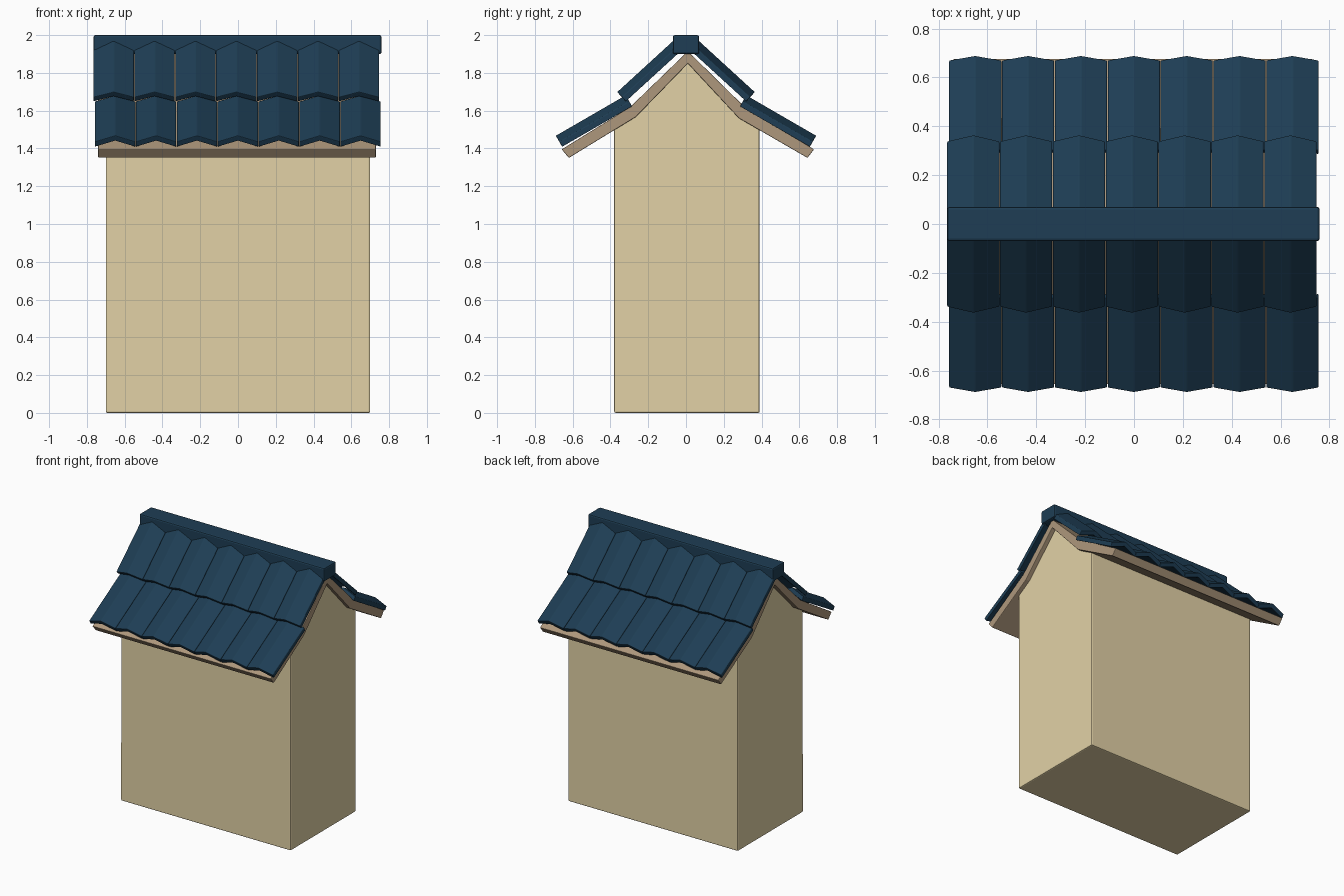
import bpy, bmesh
from mathutils import Vector

if "Cube" in bpy.data.objects:
    bpy.data.objects.remove(bpy.data.objects["Cube"])


def material(name, color):
    m = bpy.data.materials.new(name)
    m.diffuse_color = (*color, 1)
    m.use_nodes = True
    m.node_tree.nodes["Principled BSDF"].inputs["Base Color"].default_value = m.diffuse_color
    return m


plaster = material("plaster", (0.76, 0.64, 0.38))
wood = material("wood", (0.42, 0.31, 0.20))
slate = material("slate", (0.013, 0.048, 0.09))


def loft(name, start, end, mat, bevel):
    """Solid between two matching closed sections."""
    bm = bmesh.new()
    a = [bm.verts.new(p) for p in start]
    b = [bm.verts.new(p) for p in end]
    n = len(a)
    bm.faces.new(a)
    bm.faces.new(b[::-1])
    for i in range(n):
        bm.faces.new((a[i], b[i], b[(i + 1) % n], a[(i + 1) % n]))
    bmesh.ops.recalc_face_normals(bm, faces=bm.faces)
    me = bpy.data.meshes.new(name)
    bm.to_mesh(me)
    bm.free()
    me.materials.append(mat)
    ob = bpy.data.objects.new(name, me)
    bpy.context.collection.objects.link(ob)
    mod = ob.modifiers.new("bevel", 'BEVEL')
    mod.width = bevel
    mod.segments = 2
    return ob


def extrude_x(name, profile, x0, x1, mat, bevel):
    return loft(name, [(x0, y, z) for y, z in profile],
                [(x1, y, z) for y, z in profile], mat, bevel)


# Gabled body, with the roof bend in its end walls
extrude_x("body", [(-0.38, 0), (0.39, 0), (0.39, 1.505), (0.28, 1.575), (0.01, 1.855),
                   (-0.265, 1.575), (-0.38, 1.505)], -0.70, 0.70, plaster, 0.008)

# Bent wooden roof deck
extrude_x("roof_deck", [(-0.62, 1.35), (-0.265, 1.567), (0.01, 1.85), (0.28, 1.56),
                        (0.643, 1.35), (0.678, 1.395), (0.31, 1.62), (0.01, 1.915),
                        (-0.295, 1.62), (-0.658, 1.395)], -0.74, 0.73, wood, 0.004)

# Ridge cap
extrude_x("ridge_cap", [(-0.07, 1.90), (0.07, 1.90), (0.07, 2.0), (-0.07, 2.0)],
          -0.765, 0.76, slate, 0.01)


# Rows of chevron tiles, running from eave point to upper point in (y, z)
def tile_row(name, low, high, side, x0, count=7, pitch=0.2165):
    lo = Vector((0, low[0] * side, low[1]))
    hi = Vector((0, high[0] * side, high[1]))
    d = (hi - lo).normalized()
    nrm = Vector((0, -d.z, d.y))
    if nrm.z < 0:
        nrm = -nrm
    w, rise, thick = pitch - 0.003, 0.037, 0.032
    for i in range(count):
        x = x0 + i * pitch
        section = [(x, 0), (x + w / 2, rise), (x + w, 0),
                   (x + w, thick), (x + w / 2, rise + thick), (x, thick)]
        ends = [[p + Vector((sx, 0, 0)) + nrm * h for sx, h in section] for p in (lo, hi)]
        loft(f"{name}_tile_{i + 1}", ends[0], ends[1], slate, 0.004)


for label, side in (("front", 1), ("back", -1)):
    tile_row(label + "_lower", (-0.655, 1.408), (-0.285, 1.622), side, -0.757)
    tile_row(label + "_upper", (-0.318, 1.648), (-0.012, 1.928), side, -0.765)
